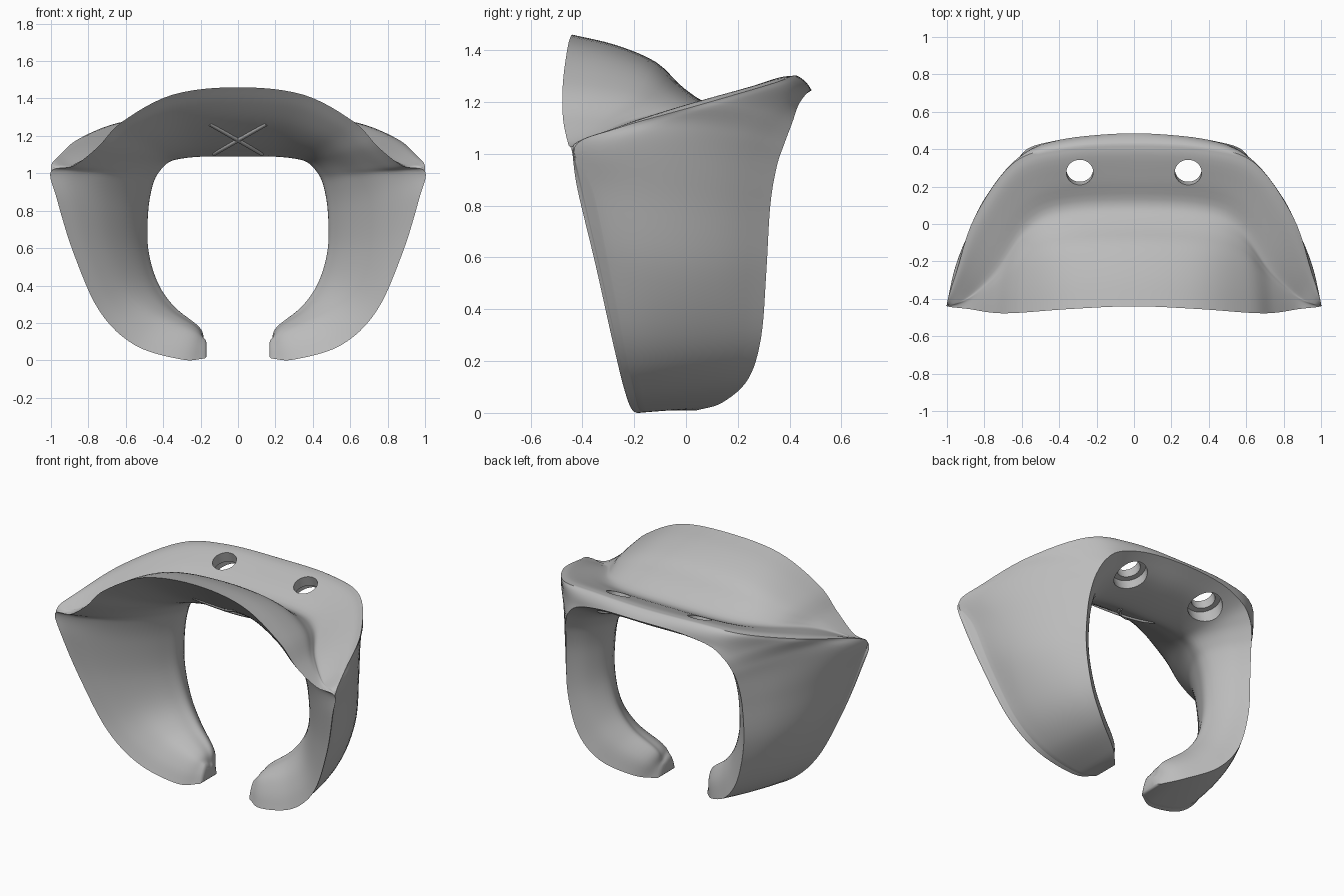
import bpy, bmesh, math
from mathutils import Vector as V

if "Cube" in bpy.data.objects:
    bpy.data.objects.remove(bpy.data.objects["Cube"])

grey = bpy.data.materials.new("matte_grey")
grey.diffuse_color = (0.5, 0.5, 0.5, 1)
grey.use_nodes = True
grey.node_tree.nodes["Principled BSDF"].inputs["Base Color"].default_value = grey.diffuse_color

# Guide rails for the right half, from the lower tip to the top centre
RIM = [(.18, -.14, .02), (.30, -.20, .015), (.55, -.235, .09), (.74, -.28, .27),
       (.88, -.35, .58), (.97, -.42, .87), (1.0, -.44, 1.01), (.88, -.455, 1.04),
       (.75, -.475, 1.14), (.62, -.475, 1.275), (.35, -.455, 1.42), (0, -.44, 1.46)]
BACK = [(.18, .04, .02), (.28, .14, .05), (.45, .24, .14), (.57, .29, .30),
        (.63, .31, .55), (.63, .325, .80), (.615, .35, .95), (.595, .38, 1.04),
        (.555, .41, 1.12), (.47, .435, 1.19), (.28, .468, 1.235), (0, .485, 1.245)]
THROAT = [(.18, 0, .10), (.205, .03, .18), (.34, .08, .29), (.43, .10, .42),
          (.48, .10, .60), (.48, .10, .80), (.455, .10, .94), (.42, .10, 1.01),
          (.37, .10, 1.06), (.30, .10, 1.08), (.18, .10, 1.09), (0, .10, 1.09)]
# Ledge crest and the valley below the hood exist only from the shoulder upwards
CREST = [(1.0, -.43, 1.025), (.95, -.26, 1.10), (.85, .04, 1.185),
         (.64, .33, 1.27), (.37, .41, 1.30), (0, .43, 1.30)]
VALLEY = [(.99, -.435, 1.025), (.88, -.38, 1.05), (.73, -.23, 1.12),
          (.57, -.01, 1.175), (.38, .08, 1.19), (0, .10, 1.195)]
HOOD = [(.15, .31), (.40, .60), (.78, .80)]               # (xz, y) fractions rim to valley
FUNNEL = [(.08, .20), (.25, .42), (.50, .66), (.77, .86)]  # throat to rim
LIP = {4: .15, 5: .35, 6: .6, 7: .2}                       # flatter lip near the shoulder


def spline(pts, n):
    """Smooth curve through the points, n steps per span."""
    p = [2 * pts[0] - pts[1]] + pts + [2 * pts[-1] - pts[-2]]
    out = []
    for i in range(1, len(p) - 2):
        a, b, c, d = p[i - 1:i + 3]
        for k in range(n):
            t = k / n
            out.append(.5 * (2 * b + (c - a) * t + (2 * a - 5 * b + 4 * c - d) * t * t
                             + (3 * b - a - 3 * c + d) * t ** 3))
    return out + [pts[-1].copy()]


def mix(a, b, f, g):
    return V((a.x + (b.x - a.x) * f, a.y + (b.y - a.y) * g, a.z + (b.z - a.z) * f))


def section(i):
    """Key points of one cross-section, split into smooth runs."""
    r, b, h = V(RIM[i]), V(BACK[i]), V(THROAT[i])
    low = max(0, 1 - r.z / .5)
    if i < 6:
        c, v = r.lerp(b, .08), r.lerp(b, .03)
    else:
        c, v = V(CREST[i - 6]), V(VALLEY[i - 6])
    ridge = c.lerp(v, .2) + V((0, 0, .012 * min(1, (c - v).length / .3)))
    top = [r] + [mix(r, v, f, g) for f, g in HOOD] + [v, v.lerp(ridge, .5), ridge, c]
    out = V((b.x, .3 if i > 8 else 0, b.z - .65)).normalized()
    bulge = .09 * (c - b).length * (1 - low)
    wall = [c] + [c.lerp(b, t) + out * bulge * 4 * t * (1 - t) for t in (.25, .5, .75)] + [b]
    lip = LIP.get(i, 0)
    inner = [b, mix(b, h, .62, .42), h]
    inner += [mix(h, r, f, g + (1 - g) * lip * f)
              + V((0, 0, .065 * low * math.sin(math.pi * f))) for f, g in FUNNEL]
    return [top, wall, inner + [r]]


def finish(name, me):
    me.materials.append(grey)
    ob = bpy.data.objects.new(name, me)
    bpy.context.collection.objects.link(ob)
    return ob


# Body: loft the sections round the open ring
keys = [section(i) for i in range(12)]
flip = lambda p: V((-p.x, p.y, p.z))
keys += [[[flip(p) for p in run] for run in s] for s in reversed(keys[:-1])]
runs = []
for k in range(3):
    rails = [spline([s[k][j] for s in keys], 6) for j in range(len(keys[0][k]))]
    runs.append([list(st) for st in zip(*rails)])
rings = []
for s in range(len(runs[0])):
    ring = []
    for k, n in enumerate((4, 4, 5)):
        ring += spline(runs[k][s], n)[:-1]
    rings.append(ring)


def cap(ring, f, dx):
    mid = sum(ring, V()) / len(ring)
    return [p.lerp(mid, f) + V((dx, 0, 0)) for p in ring]


# rounded tips
rings = ([cap(rings[0], .3, -.012), cap(rings[0], .1, -.006)] + rings
         + [cap(rings[-1], .1, .006), cap(rings[-1], .3, .012)])
bm = bmesh.new()
grid = [[bm.verts.new(p) for p in ring] for ring in rings]
for a, b in zip(grid, grid[1:]):
    for j in range(len(a)):
        k = (j + 1) % len(a)
        bm.faces.new((a[j], a[k], b[k], b[j]))
bm.faces.new(grid[0][::-1])
bm.faces.new(grid[-1])
low = min(v.co.z for v in bm.verts)
for v in bm.verts:
    v.co.z -= low * max(0, 1 - v.co.z)
if bm.calc_volume(signed=True) < 0:
    bmesh.ops.reverse_faces(bm, faces=bm.faces)
me = bpy.data.meshes.new("ring_body")
bm.to_mesh(me)
bm.free()
body = finish("ring_body", me)

# Screw holes with a wider counterbore from below
TILT = .3
axis = V((0, -math.sin(TILT), math.cos(TILT)))
for side in (-1, 1):
    top = V((side * .29, .28, 1.25))
    for name, rad, shift, length in (("hole_cutter", .072, 0, .5),
                                     ("counterbore_cutter", .105, -.25, .4)):
        bpy.ops.mesh.primitive_cylinder_add(vertices=40, radius=rad, depth=length,
                                            location=top + axis * shift,
                                            rotation=(TILT, 0, 0))
        cutter = bpy.context.object
        cutter.name = name
        mod = body.modifiers.new(name, 'BOOLEAN')
        mod.operation, mod.solver, mod.object = 'DIFFERENCE', 'EXACT', cutter
        bpy.context.view_layer.objects.active = body
        bpy.ops.object.modifier_apply(modifier=mod.name)
        bpy.data.objects.remove(cutter)

bpy.ops.object.select_all(action='DESELECT')
body.select_set(True)
bpy.context.view_layer.objects.active = body
bpy.ops.object.shade_smooth_by_angle(angle=math.radians(45))

# Crossed ribs following the funnel under the hood
line = spline(keys[11][2][2:], 8)


def funnel_y(z):
    for p, q in zip(line, line[1:]):
        if p.z <= z <= q.z:
            return p.y + (q.y - p.y) * (z - p.z) / max(q.z - p.z, 1e-6)
    return line[0].y


for side in (-1, 1):
    cu = bpy.data.curves.new("cross_rib", 'CURVE')
    cu.dimensions, cu.bevel_depth, cu.bevel_resolution = '3D', .014, 0
    cu.use_fill_caps = True
    sp = cu.splines.new('POLY')
    sp.points.add(8)
    for k, pt in enumerate(sp.points):
        z = 1.265 - .16 * k / 8
        pt.co = (side * (.15 - .28 * k / 8), funnel_y(z), z, 1)
    finish("cross_rib", cu)
